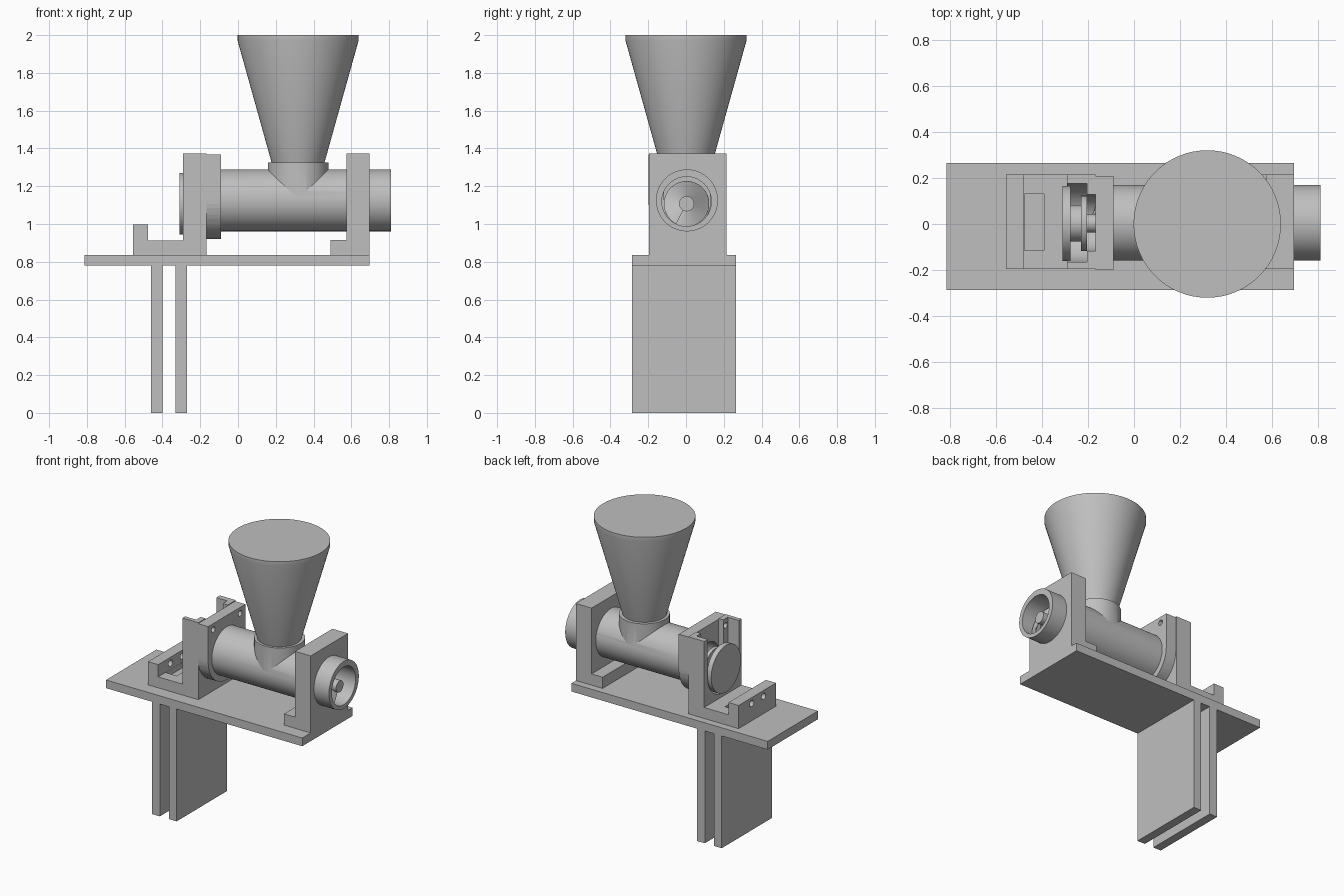
import bpy, bmesh, math
from mathutils import Matrix

if "Cube" in bpy.data.objects:
    bpy.data.objects.remove(bpy.data.objects["Cube"])

grey = bpy.data.materials.new("plain grey")
grey.diffuse_color = (0.52, 0.52, 0.52, 1)
grey.use_nodes = True
grey.node_tree.nodes["Principled BSDF"].inputs["Base Color"].default_value = grey.diffuse_color
SEG = 64


def finish(name, bm, smooth=False):
    bmesh.ops.recalc_face_normals(bm, faces=bm.faces)
    me = bpy.data.meshes.new(name)
    bm.to_mesh(me)
    bm.free()
    me.materials.append(grey)
    ob = bpy.data.objects.new(name, me)
    bpy.context.collection.objects.link(ob)
    if smooth:
        shade(ob)
    return ob


def select(ob):
    bpy.ops.object.select_all(action='DESELECT')
    ob.select_set(True)
    bpy.context.view_layer.objects.active = ob


def shade(ob):
    select(ob)
    bpy.ops.object.shade_smooth_by_angle(angle=math.radians(30))


def box(name, x, y, z):
    bm = bmesh.new()
    bmesh.ops.create_cube(bm, size=1)
    for v in bm.verts:
        v.co = [a[0] + (c + 0.5) * (a[1] - a[0]) for a, c in zip((x, y, z), v.co)]
    return finish(name, bm)


def extrude(name, pts, to3d, vec):
    """Extrude a flat outline along a vector."""
    bm = bmesh.new()
    f = bm.faces.new([bm.verts.new(to3d(*p)) for p in pts])
    g = bmesh.ops.extrude_face_region(bm, geom=[f])
    bmesh.ops.translate(bm, verts=[e for e in g['geom'] if isinstance(e, bmesh.types.BMVert)], vec=vec)
    return finish(name, bm)


def side_profile(name, pts, y0, y1):
    return extrude(name, pts, lambda x, z: (x, y0, z), (0, y1 - y0, 0))


def arch(name, x0, x1, cy, cz, r, top):
    """U-shaped block: round below, straight up to the top."""
    arc = [(cy + r * math.cos(a), cz + r * math.sin(a))
           for a in (math.pi + math.pi * i / 32 for i in range(33))]
    pts = arc + [(cy + r, top), (cy - r, top)]
    return extrude(name, pts, lambda y, z: (x0, y, z), (x1 - x0, 0, 0))


def lathe(name, prof, axis, loc):
    """Spin (position, radius) points around x or z."""
    bm = bmesh.new()
    rings = []
    for t, r in prof:
        n = SEG if r > 0 else 1
        ring = []
        for i in range(n):
            a = math.tau * i / SEG
            c, s = r * math.cos(a), r * math.sin(a)
            ring.append(bm.verts.new((t, c, s) if axis == 'x' else (c, s, t)))
        rings.append(ring)
    for p, q in zip(rings, rings[1:]):
        for i in range(SEG):
            j = (i + 1) % SEG
            vs = [p[i % len(p)], p[j % len(p)], q[j % len(q)], q[i % len(q)]]
            bm.faces.new(list(dict.fromkeys(vs)))
    bmesh.ops.transform(bm, matrix=Matrix.Translation(loc), verts=bm.verts)
    return finish(name, bm, True)


def rod(name, x0, x1, y, z, r):
    return lathe(name, [(x0, 0), (x0, r), (x1, r), (x1, 0)], 'x', (0, y, z))


def boolean(ob, other, op='DIFFERENCE'):
    select(ob)
    m = ob.modifiers.new(op, 'BOOLEAN')
    m.operation, m.object, m.solver = op, other, 'EXACT'
    bpy.ops.object.modifier_apply(modifier=m.name)
    bpy.data.objects.remove(other)


TZ, SZ = 1.125, 1.107   # tube and screw axis heights
Y0, Y1 = -0.195, 0.215

# base board and the two clamp plates below it
box("base_board", (-0.813, 0.695), (-0.287, 0.265), (0.78, 0.837))
for i, x in enumerate((-0.46, -0.33)):
    box(f"clamp_plate_{i + 1}", (x, x + 0.06), (-0.287, 0.265), (0, 0.78))

# right bracket: upright with a foot, bored for the tube
right = side_profile("right_bracket", [(0.49, 0.837), (0.695, 0.837), (0.695, 1.372),
                     (0.575, 1.372), (0.575, 0.915), (0.49, 0.915)], Y0, Y1)
boolean(right, rod("cutter", 0.4, 0.9, 0.005, TZ, 0.155))
shade(right)

# left bracket: lipped foot with slotted upright
left = side_profile("left_bracket", [(-0.555, 0.837), (-0.168, 0.837), (-0.168, 1.372),
                    (-0.29, 1.372), (-0.29, 0.913), (-0.477, 0.913), (-0.477, 0.998),
                    (-0.555, 0.998)], Y0, Y1)
boolean(left, arch("cutter", -0.4, -0.205, 0.005, SZ, 0.171, 1.6))
boolean(left, arch("cutter", -0.25, -0.1, 0.005, SZ, 0.122, 1.6))
boolean(left, box("cutter", (-0.476, -0.39), (-0.115, 0.13), (0.875, 1.1)))
for y in (-0.06, 0.07):
    boolean(left, rod("cutter", -0.7, -0.42, y, 0.957, 0.022))
for y in (-0.142, 0.152):
    boolean(left, rod("cutter", -0.24, -0.1, y, 1.325, 0.019))
shade(left)

# barrel: tube, end flange and feed collar, bored through
barrel = rod("barrel", -0.12, 0.81, 0.005, TZ, 0.164)
boolean(barrel, arch("flange", -0.168, -0.09, 0.005, TZ, 0.204, 1.367), 'UNION')
collar = lathe("collar", [(1.13, 0), (1.13, 0.16), (1.325, 0.16), (1.325, 0)], 'z', (0.318, 0.003, 0))
boolean(barrel, collar, 'UNION')
boolean(barrel, rod("cutter", -0.3, 0.9, 0.003, TZ - 0.006, 0.131))
for y in (-0.142, 0.152):
    boolean(barrel, rod("cutter", -0.25, -0.05, y, 1.325, 0.019))
shade(barrel)

# hopper
lathe("hopper", [(1.3, 0), (1.3, 0.133), (1.97, 0.32), (2.0, 0.32), (2.0, 0)], 'z', (0.318, 0, 0))

# screw core with end disc, neck and collar
lathe("screw_core", [(-0.31, 0), (-0.31, 0.163), (-0.275, 0.163), (-0.275, 0.08), (-0.23, 0.08),
      (-0.23, 0.12), (-0.205, 0.12), (-0.205, 0.04), (0.78, 0.04), (0.78, 0)], 'x', (0, 0.003, SZ))

# helical screw flight
bm = bmesh.new()
x_start, x_end, pitch, thick, steps = -0.19, 0.75, 0.24, 0.025, 190
prev = None
for i in range(steps + 1):
    x = x_start + (x_end - x_start) * i / steps
    a = math.tau * (x - x_end) / pitch + math.radians(243)
    sec = [bm.verts.new((x + dx, 0.003 + r * math.cos(a), SZ + r * math.sin(a)))
           for dx, r in ((0, 0.035), (0, 0.12), (thick, 0.12), (thick, 0.035))]
    if prev:
        for k in range(4):
            bm.faces.new((prev[k], prev[(k + 1) % 4], sec[(k + 1) % 4], sec[k]))
    if i in (0, steps):
        bm.faces.new(sec)
    prev = sec
finish("screw_flight", bm, True)
